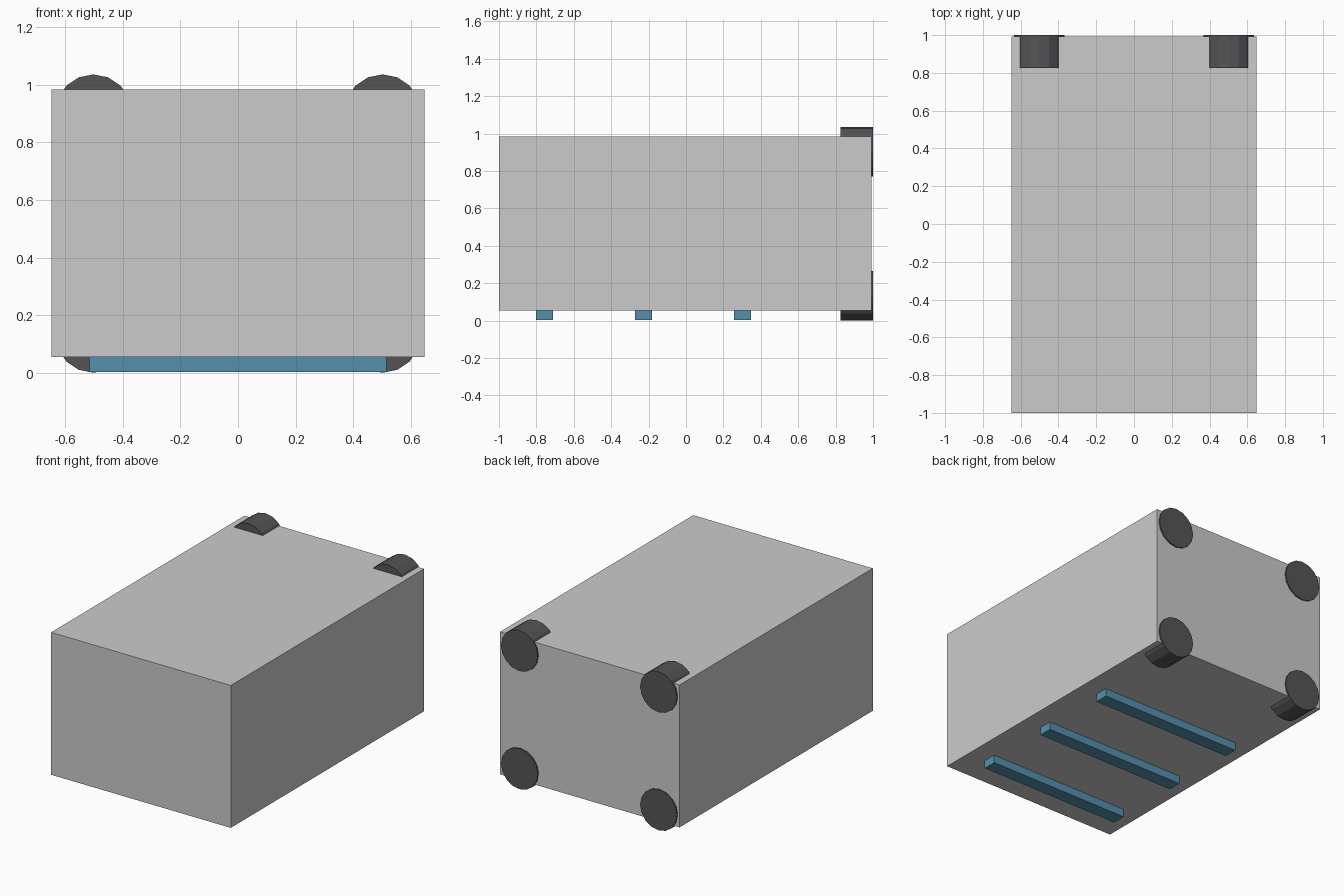
import bpy, bmesh
from math import pi
from mathutils import Matrix

if "Cube" in bpy.data.objects:
    bpy.data.objects.remove(bpy.data.objects["Cube"])


def material(name, rgb):
    mat = bpy.data.materials.new(name)
    mat.diffuse_color = (*rgb, 1)
    mat.use_nodes = True
    mat.node_tree.nodes["Principled BSDF"].inputs["Base Color"].default_value = mat.diffuse_color
    return mat


def finish(name, bm, mat=None):
    mesh = bpy.data.meshes.new(name)
    bm.to_mesh(mesh)
    bm.free()
    ob = bpy.data.objects.new(name, mesh)
    bpy.context.collection.objects.link(ob)
    if mat:
        mesh.materials.append(mat)
    return ob


def box(name, lo, hi, mat=None):
    bm = bmesh.new()
    size = [b - a for a, b in zip(lo, hi)]
    mid = [(a + b) / 2 for a, b in zip(lo, hi)]
    bmesh.ops.create_cube(bm, size=1, matrix=Matrix.Translation(mid) @ Matrix.Diagonal((*size, 1)))
    return finish(name, bm, mat)


def cylinder_y(name, x, z, radius, y0, y1, mat):
    bm = bmesh.new()
    bmesh.ops.create_cone(
        bm, cap_ends=True, segments=16, radius1=radius, radius2=radius, depth=y1 - y0,
        matrix=Matrix.Translation((x, (y0 + y1) / 2, z)) @ Matrix.Rotation(pi / 2, 4, 'X'))
    return finish(name, bm, mat)


dark = material("dark_grey", (0.09, 0.09, 0.095))
blue = material("blue", (0.09, 0.28, 0.42))

# Main body
box("body", (-0.648, -1.0, 0.055), (0.648, 0.992, 0.984))

# Three slats under the body
for i, y in enumerate((-0.757, -0.228, 0.302)):
    box(f"bottom_slat_{i + 1}", (-0.515, y - 0.045, 0.003), (0.515, y + 0.045, 0.06), blue)

# Four round corner pads at the back, poking through top and bottom
for side, x in (("left", -0.502), ("right", 0.502)):
    for level, z in (("lower", 0.133), ("upper", 0.903)):
        cylinder_y(f"{level}_{side}_corner_pad", x, z, 0.133, 0.825, 1.0, dark)
